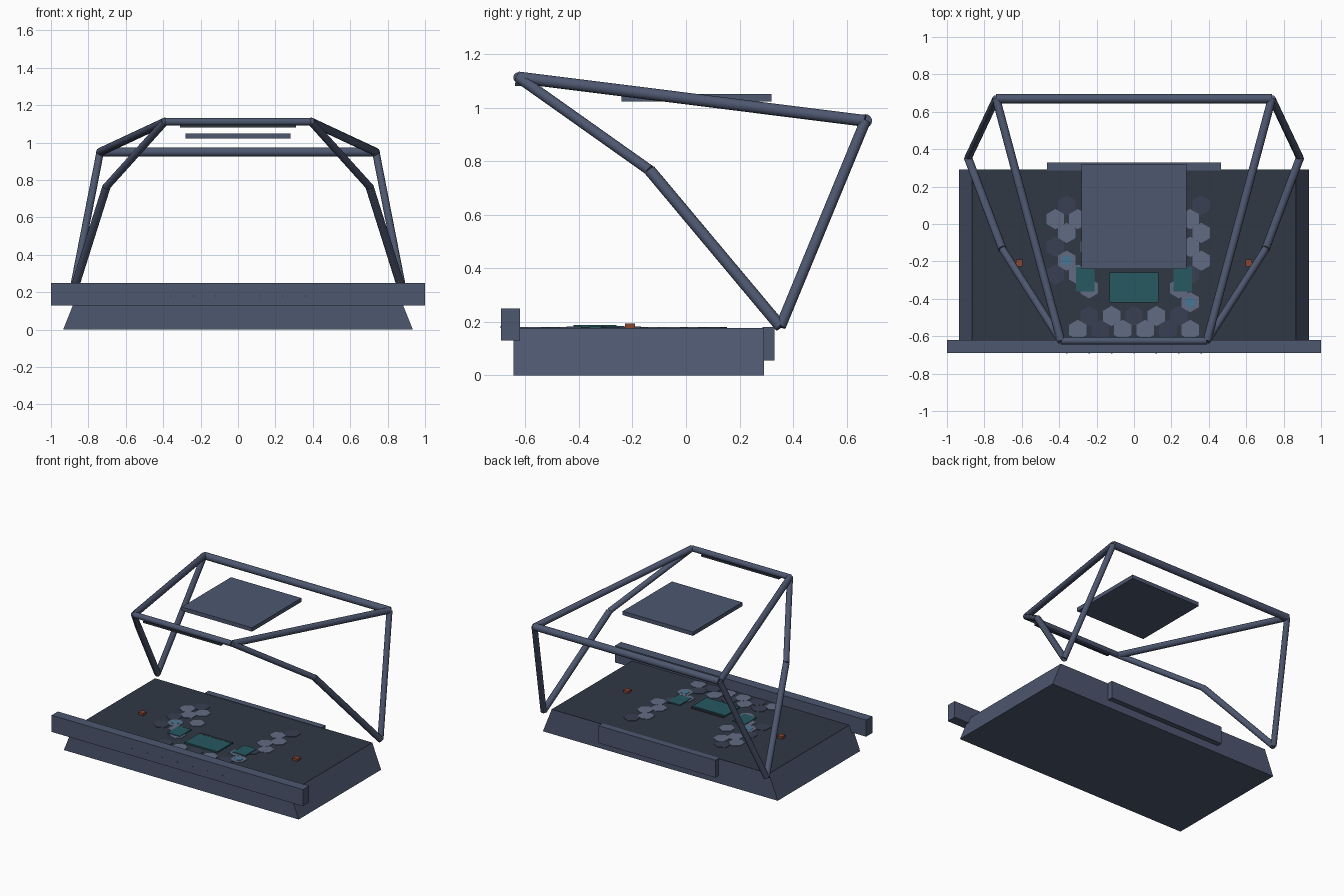
import bpy, bmesh, math
from mathutils import Vector

if "Cube" in bpy.data.objects:
    bpy.data.objects.remove(bpy.data.objects["Cube"])


def mat(name, rgb):
    m = bpy.data.materials.new(name)
    m.diffuse_color = (*rgb, 1)
    m.use_nodes = True
    m.node_tree.nodes["Principled BSDF"].inputs["Base Color"].default_value = m.diffuse_color
    return m


FRAME = mat("frame_blue_grey", (0.075, 0.095, 0.16))
DARK = mat("dark_panel", (0.03, 0.04, 0.06))
HEX_DARK = mat("hex_dark", (0.04, 0.05, 0.085))
HEX_LIGHT = mat("hex_light", (0.12, 0.15, 0.23))
TEAL = mat("screen_teal", (0.02, 0.10, 0.12))
GLOW = mat("glow_blue", (0.06, 0.19, 0.30))
RED = mat("button_red", (0.25, 0.06, 0.03))


def add(name, bm, material):
    bmesh.ops.recalc_face_normals(bm, faces=bm.faces)
    me = bpy.data.meshes.new(name)
    bm.to_mesh(me)
    bm.free()
    me.materials.append(material)
    ob = bpy.data.objects.new(name, me)
    bpy.context.collection.objects.link(ob)
    return ob


def box(name, x, y, z, material, top_x=None):
    """Box from (min, max) ranges; top_x gives a narrower top."""
    bm = bmesh.new()
    tx = top_x or x
    lo = [bm.verts.new((a, b, z[0])) for a, b in
          ((x[0], y[0]), (x[1], y[0]), (x[1], y[1]), (x[0], y[1]))]
    hi = [bm.verts.new((a, b, z[1])) for a, b in
          ((tx[0], y[0]), (tx[1], y[0]), (tx[1], y[1]), (tx[0], y[1]))]
    bm.faces.new(lo)
    bm.faces.new(hi)
    for i in range(4):
        j = (i + 1) % 4
        bm.faces.new((lo[i], lo[j], hi[j], hi[i]))
    return add(name, bm, material)


def rod(name, a, b, r, material, sides=16):
    a, b = Vector(a), Vector(b)
    bm = bmesh.new()
    bmesh.ops.create_cone(bm, cap_ends=True, segments=sides, radius1=r,
                          radius2=r, depth=(b - a).length)
    rot = (b - a).to_track_quat('Z', 'Y').to_matrix().to_4x4()
    rot.translation = (a + b) / 2
    bm.transform(rot)
    for f in bm.faces:
        f.smooth = len(f.verts) == 4
    for e in bm.edges:
        e.smooth = all(len(f.verts) == 4 for f in e.link_faces)
    return add(name, bm, material)


def hexagon(name, x, y, z, r, h, material):
    bm = bmesh.new()
    bmesh.ops.create_cone(bm, cap_ends=True, segments=6, radius1=r, radius2=r, depth=h)
    bmesh.ops.translate(bm, verts=bm.verts, vec=(x, y, z + h / 2))
    return add(name, bm, material)


# floor tub, dash plate, front bar and rear block
box("floor_tub", (-0.935, 0.935), (-0.645, 0.292), (0, 0.175), FRAME, (-0.865, 0.865))
box("dash_plate", (-0.865, 0.865), (-0.645, 0.292), (0.175, 0.177), DARK)
box("front_bar", (-1, 1), (-0.69, -0.62), (0.13, 0.25), FRAME)
box("rear_block", (-0.465, 0.465), (0.285, 0.33), (0.055, 0.18), FRAME)
for i in range(-3, 4):
    rod("bar_rivet", (i * 0.12, -0.692, 0.18), (i * 0.12, -0.68, 0.18), 0.004, DARK, 8)

# roof panel and the strip under the front tube
box("roof_panel", (-0.28, 0.28), (-0.24, 0.32), (1.022, 1.05), FRAME)
box("light_strip", (-0.31, 0.31), (-0.638, -0.612), (1.08, 1.093), DARK)

# tube cage
front, back = (0.39, -0.625, 1.112), (0.737, 0.67, 0.95)
foot, knee = (0.887, 0.353, 0.182), (0.703, -0.135, 0.765)
flip = lambda p: (-p[0], p[1], p[2])
rod("front_tube", flip(front), front, 0.02, FRAME)
rod("back_tube", flip(back), back, 0.025, FRAME)
for side, f in (("right", lambda p: p), ("left", flip)):
    rod(side + "_roof_rail", f(front), f(back), 0.022, FRAME)
    rod(side + "_back_post", f(back), f(foot), 0.02, FRAME)
    rod(side + "_front_post", f(front), f(knee), 0.02, FRAME)
    rod(side + "_lower_post", f(knee), f(foot), 0.022, FRAME)

# hexagonal dash tiles on a staggered grid: row -> column steps
rows = {0: (-6, 6), 1: (-7, -5, 5), 2: (-6, 6), 3: (-7, -4, 5), 4: (-6, 6),
        5: (-7, -5, 5), 6: (-4, 4), 7: (5,), 8: (-4, -2, 0, 2, 4),
        9: (-5, -3, -1, 1, 3, 5)}
dark_tiles = {(0, -6), (0, 6), (3, -7), (5, -7), (5, 5), (8, -4), (8, 0),
              (8, 4), (9, 3), (9, -3)}
lit_tiles = {(4, -6), (7, 5)}
for j, cols in rows.items():
    for i in cols:
        x, y = i * 0.06, 0.1 - j * 0.074
        hexagon("dash_tile", x, y, 0.176, 0.054, 0.004,
                HEX_DARK if (j, i) in dark_tiles else HEX_LIGHT)
        if (j, i) in lit_tiles:
            hexagon("lit_tile", x, y, 0.179, 0.028, 0.003, GLOW)

# screens, screen bar and buttons
box("main_screen", (-0.13, 0.13), (-0.42, -0.26), (0.176, 0.187), TEAL)
box("screen_bar", (-0.13, 0.13), (-0.255, -0.24), (0.176, 0.185), DARK)
for s in (-1, 1):
    xs = sorted((s * 0.21, s * 0.31))
    box("side_screen", xs, (-0.36, -0.23), (0.176, 0.184), TEAL)
    xs = sorted((s * 0.595, s * 0.632))
    box("red_button", xs, (-0.228, -0.19), (0.176, 0.194), RED)
